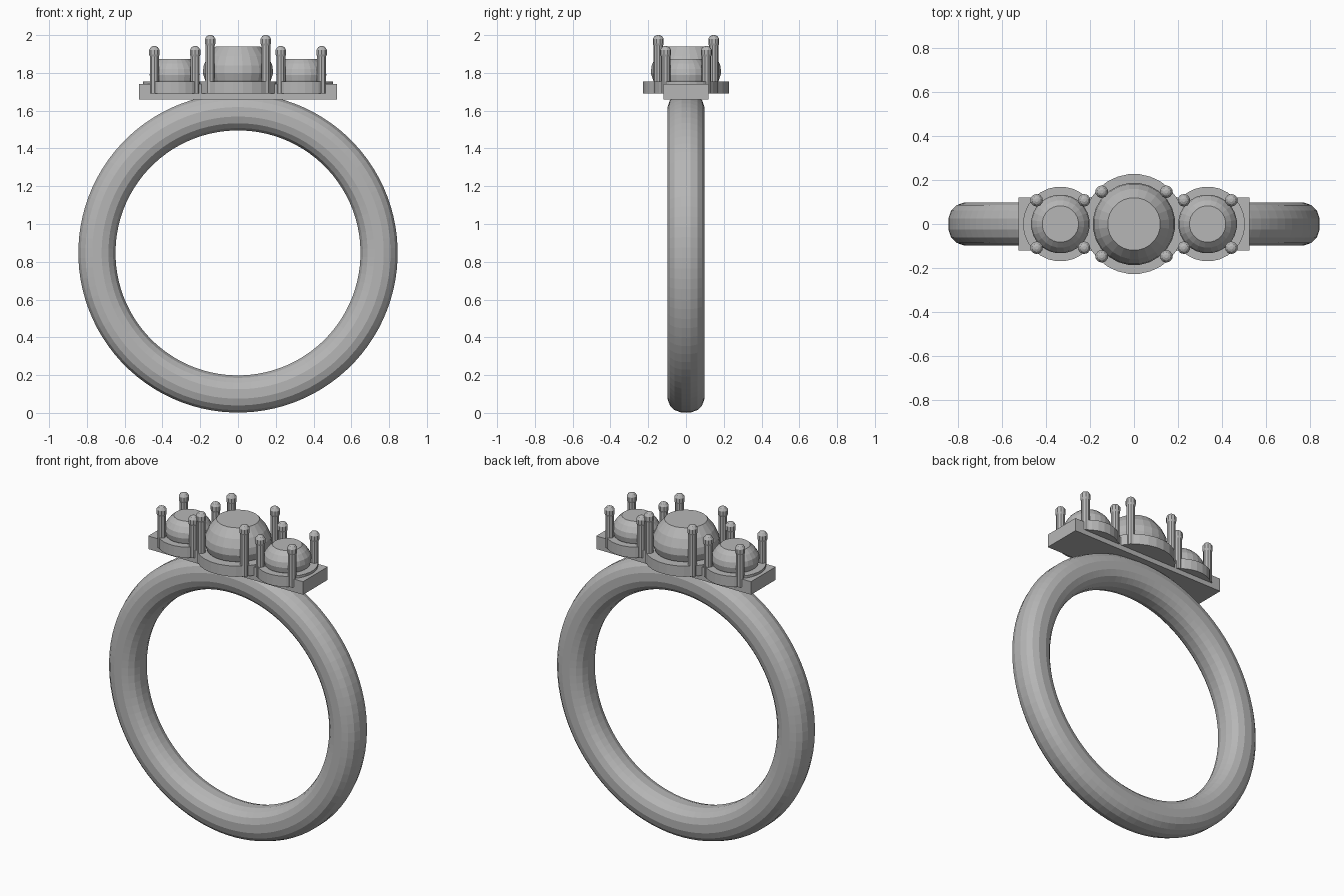
import bpy
import bmesh
import math
from mathutils import Matrix, Vector

cube = bpy.data.objects.get("Cube")
if cube:
    bpy.data.objects.remove(cube, do_unlink=True)

# One grey metal colour for the whole ring
GREY = (0.47, 0.47, 0.47, 1.0)
metal = bpy.data.materials.new("grey_metal")
metal.use_nodes = True
metal.diffuse_color = GREY
for node in metal.node_tree.nodes:
    if node.type == 'BSDF_PRINCIPLED':
        node.inputs["Base Color"].default_value = GREY


def finish(name, bm):
    bmesh.ops.recalc_face_normals(bm, faces=bm.faces)
    mesh = bpy.data.meshes.new(name)
    bm.to_mesh(mesh)
    bm.free()
    mesh.materials.append(metal)
    obj = bpy.data.objects.new(name, mesh)
    bpy.context.collection.objects.link(obj)
    return obj


def lathe(name, profile, sides, x=0, y=0, axis='Z', z=0, closed=False):
    """Revolve (radius, height) points; open profiles are capped."""
    bm = bmesh.new()
    rings = []
    for r, h in profile:
        ring = []
        for i in range(sides):
            a = math.tau * (i + 0.5) / sides
            ring.append(bm.verts.new((r * math.cos(a), r * math.sin(a), h)))
        rings.append(ring)
    pairs = list(zip(rings, rings[1:]))
    if closed:
        pairs.append((rings[-1], rings[0]))
    else:
        bm.faces.new(rings[0])
        bm.faces.new(rings[-1])
    for low, high in pairs:
        for i in range(sides):
            j = (i + 1) % sides
            bm.faces.new((low[i], low[j], high[j], high[i]))
    if axis == 'Y':
        bm.transform(Matrix.Rotation(math.pi / 2, 4, 'X'))
    bm.transform(Matrix.Translation(Vector((x, y, z))))
    return finish(name, bm)


# Finger band: rounded-square section swept around the y axis
def rounded(v):
    return math.copysign(abs(v) ** 0.85, v)


section = []
for i in range(16):
    a = math.tau * (i + 0.5) / 16
    section.append((0.747 + 0.1 * rounded(math.cos(a)),
                    0.1 * rounded(math.sin(a))))
lathe("band", section, 96, axis='Y', z=0.847, closed=True)

# Flat plate carrying the three settings
bm = bmesh.new()
bmesh.ops.create_cube(bm, size=1)
bm.transform(Matrix.Translation((0, 0, 1.70)) @ Matrix.Diagonal((1.05, 0.24, 0.08, 1)))
finish("base_plate", bm)


def setting(label, x, disc_r, stone, prong_x, prong_y, prong_top):
    # Collar under the stone
    lathe(label + "_collar", [(disc_r, 1.69), (disc_r, 1.755)], 28, x)
    # Cut stone with a flat table on top
    lathe(label + "_stone", stone, 24, x)
    # Four round-tipped prongs
    t = prong_top
    prong = [(0.025, 1.69), (0.025, t - 0.055), (0.029, t - 0.045),
             (0.029, t - 0.02), (0.019, t - 0.005), (0.008, t)]
    for side, sx in (("right", -1), ("left", 1)):
        for depth, sy in (("front", -1), ("back", 1)):
            lathe(f"{label}_prong_{depth}_{side}", prong, 10,
                  x + sx * prong_x, sy * prong_y)


large_stone = [(0.13, 1.70), (0.175, 1.76), (0.188, 1.80), (0.183, 1.84),
               (0.16, 1.89), (0.12, 1.94)]
small_stone = [(0.10, 1.70), (0.128, 1.76), (0.134, 1.79), (0.128, 1.82),
               (0.108, 1.85), (0.083, 1.873)]

setting("centre", 0, 0.228, large_stone, 0.147, 0.147, 2.0)
setting("right", -0.335, 0.17, small_stone, 0.108, 0.108, 1.942)
setting("left", 0.335, 0.17, small_stone, 0.108, 0.108, 1.942)
